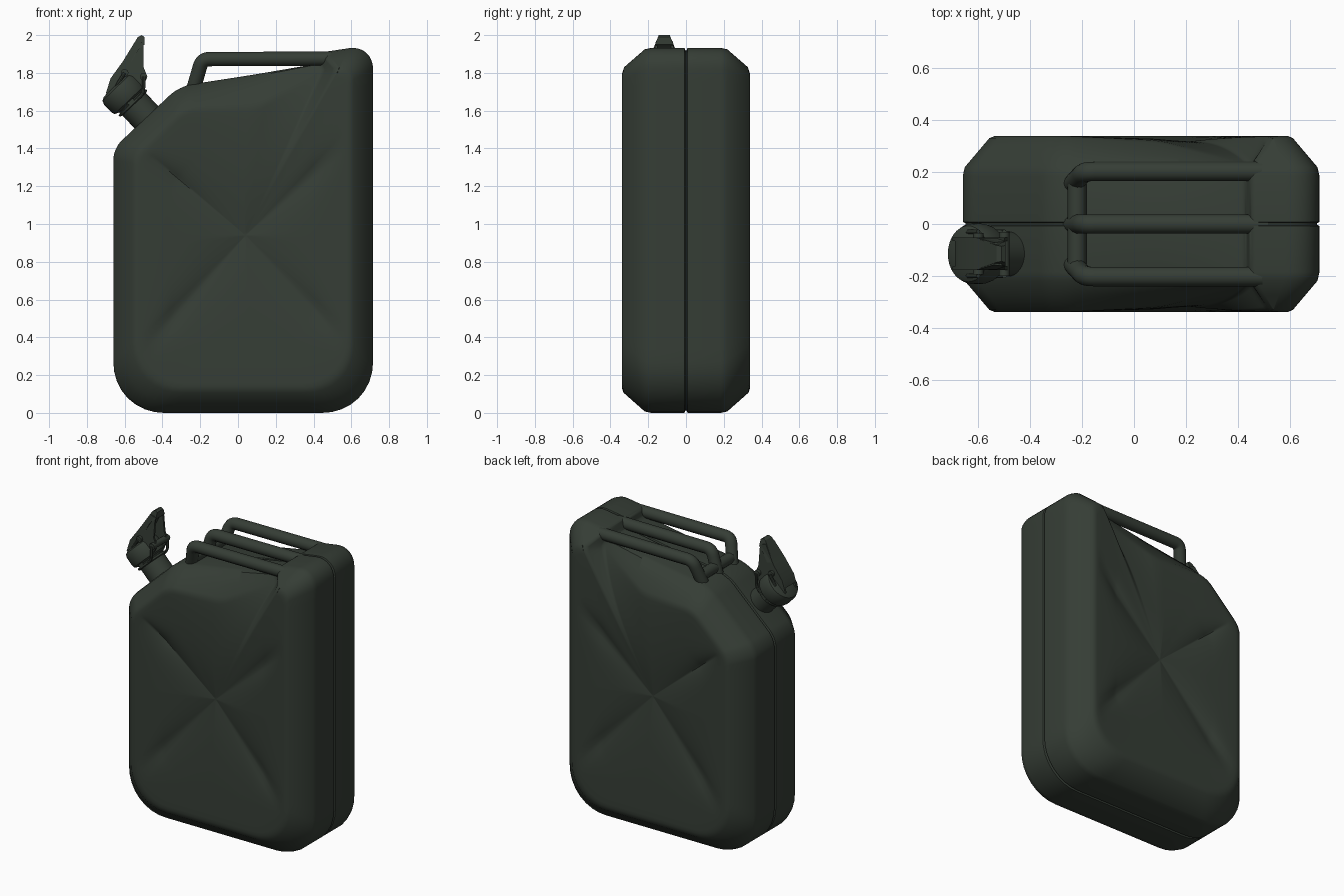
import bpy, bmesh, math
from mathutils import Vector

if "Cube" in bpy.data.objects:
    bpy.data.objects.remove(bpy.data.objects["Cube"], do_unlink=True)

green = bpy.data.materials.new("dark olive green")
green.use_nodes = True
green.diffuse_color = (0.036, 0.047, 0.036, 1)
green.node_tree.nodes["Principled BSDF"].inputs["Base Color"].default_value = green.diffuse_color


def finish(name, bm, angle=35):
    bmesh.ops.recalc_face_normals(bm, faces=bm.faces)
    mesh = bpy.data.meshes.new(name)
    bm.to_mesh(mesh)
    bm.free()
    mesh.materials.append(green)
    obj = bpy.data.objects.new(name, mesh)
    bpy.context.collection.objects.link(obj)
    bpy.ops.object.select_all(action='DESELECT')
    obj.select_set(True)
    bpy.context.view_layer.objects.active = obj
    bpy.ops.object.shade_smooth_by_angle(angle=math.radians(angle))
    return obj


def loft(bm, rings):
    rows = [[bm.verts.new(p) for p in ring] for ring in rings]
    n = len(rows[0])
    for a, b in zip(rows, rows[1:]):
        for i in range(n):
            j = (i + 1) % n
            bm.faces.new((a[i], a[j], b[j], b[i]))
    bm.faces.new(rows[0])
    bm.faces.new(rows[-1])


def rounded(corners, arc=8, side=24):
    """Closed outline with rounded corners; each corner is x, y, z, trim."""
    pts = [Vector(c[:3]) for c in corners]
    arcs = []
    for i, c in enumerate(corners):
        p = pts[i]
        a = p + (pts[i - 1] - p).normalized() * c[3]
        b = p + (pts[(i + 1) % len(pts)] - p).normalized() * c[3]
        row = []
        for k in range(arc + 1):
            t = k / arc
            wa, wp, wb = (1 - t) ** 2, 1.5 * t * (1 - t), t * t
            row.append((a * wa + p * wp + b * wb) / (wa + wp + wb))
        arcs.append(row)
    out = []
    for i, row in enumerate(arcs):
        nxt = arcs[(i + 1) % len(arcs)][0]
        out += row + [row[-1].lerp(nxt, k / side) for k in range(1, side)]
    return out


def tube(name, path, radius, trim=0.04, sides=14):
    """Round bar along a path with softened bends."""
    path = [Vector(p) for p in path]
    pts = [path[0]]
    for a, p, b in zip(path, path[1:], path[2:]):
        s, e = p + (a - p).normalized() * trim, p + (b - p).normalized() * trim
        pts += [s.lerp(p, k / 6).lerp(p.lerp(e, k / 6), k / 6) for k in range(7)]
    pts.append(path[-1])
    rings = []
    for i, p in enumerate(pts):
        d = (pts[min(i + 1, len(pts) - 1)] - pts[max(i - 1, 0)]).normalized()
        u = d.cross(Vector((0, 1, 0.01))).normalized()
        if abs(d.y) > 0.95:
            u = d.cross(Vector((0, 0, 1))).normalized()
        v = d.cross(u)
        rings.append([p + (u * math.cos(w) + v * math.sin(w)) * radius
                      for w in (2 * math.pi * k / sides for k in range(sides))])
    bm = bmesh.new()
    loft(bm, rings)
    return finish(name, bm)


# Body: outer outline, inner panel outline, and a shallow dished panel with a pressed cross
Y0, Y1 = 0.21, 0.34
outer = rounded([(-.66, Y0, 0, .27), (.715, Y0, 0, .27), (.715, Y0, 1.95, .13), (.45, Y0, 1.91, .02),
                 (.43, Y0, 1.85, .02), (.08, Y0, 1.79, .05), (-.31, Y0, 1.73, .07), (-.66, Y0, 1.4, .06)])
inner = rounded([(-.55, Y1, .115, .25), (.605, Y1, .115, .25), (.605, Y1, 1.83, .07), (.52, .335, 1.82, .02),
                 (.45, .225, 1.81, .02), (.1, .32, 1.63, .05), (-.29, Y1, 1.62, .06), (-.55, Y1, 1.37, .05)])
center = Vector((.04, Y1, .94))
arms = [math.atan2(z - center.z, x - center.x)
        for x, z in ((-.47, .37), (.55, .4), (-.47, 1.37), (.5, 1.36))]


def panel_point(p, t):
    x, z = center.x + t * (p.x - center.x), center.z + t * (p.z - center.z)
    angle = math.atan2(p.z - center.z, p.x - center.x)
    gap = min(abs(math.remainder(angle - a, 2 * math.pi)) for a in arms)
    away = math.hypot(x - center.x, z - center.z) * math.sin(min(gap, 1.5))
    u = max(0, (.93 - t) / .93)
    groove = .038 * min(1, u / .3) * (1 - .6 * u) * math.exp(-away / (.03 + .07 * u))
    y = Y1 - (Y1 - p.y) * t ** 3.5 - .032 * u ** 1.3 - groove
    return Vector((x, y, z))


def at_y(ring, y, scale=1.0):
    return [Vector((center.x + (p.x - center.x) * scale, y, center.z + (p.z - center.z) * scale))
            for p in ring]


half = [at_y(outer, .003, .986), at_y(outer, .008), at_y(outer, .185)]
half += [[a.lerp(b, s) for a, b in zip(outer, inner)] for s in (.07, .5, .93)]
half += [[panel_point(p, t) for p in inner]
         for t in [.975, .95] + [.93 * k / 36 for k in range(36, 0, -1)] + [.012]]
mirrored = [[Vector((p.x, -p.y, p.z)) for p in ring] for ring in reversed(half)]
bm = bmesh.new()
loft(bm, mirrored + half)
finish("can_body", bm, 40)

# Three carrying bars with a low cross piece
for name, y, foot in (("front_handle", -.203, -.15), ("middle_handle", 0, 0), ("back_handle", .203, .15)):
    tube(name, [(.52, y, 1.875), (-.19, y, 1.873), (-.24, foot, 1.70)], .038, .04)
tube("handle_cross_piece", [(-.22, -.16, 1.765), (-.22, .16, 1.765)], .036)

# Spout: turned neck and cap, square to the sloping shoulder
spout_y = -.115
base = Vector((-.47, spout_y, 1.55))
axis = Vector((-.69, 0, .72)).normalized()
across = Vector((0, 1, 0))
up = axis.cross(across)


def turned(name, profile, sides=32):
    bm = bmesh.new()
    loft(bm, [[base + axis * h + (across * math.cos(w) + up * math.sin(w)) * r
               for w in (2 * math.pi * k / sides for k in range(sides))] for r, h in profile])
    return finish(name, bm)


turned("spout_neck", [(.1, -.04), (.1, .01), (.086, .02), (.086, .17)])
turned("spout_cap", [(.09, .14), (.111, .15), (.116, .17), (.116, .225), (.108, .245), (.09, .255), (.03, .26)])
turned("cap_wire_ring", [(.084, .115), (.1, .12), (.1, .13), (.084, .135)])


# Locking lever: two cheeks joined by a tapering back plate
def half_width(z):
    return .063 if z < 1.92 else .063 - (z - 1.92) * .4


def plate(name, outline, left, right):
    bm = bmesh.new()
    loft(bm, [[(x, spout_y + f(z), z) for x, z in outline] for f in (left, right)])
    return finish(name, bm, 25)


cheek = [(-.7, 1.69), (-.675, 1.77), (-.61, 1.86), (-.54, 1.97), (-.5, 1.96), (-.5, 1.83),
         (-.48, 1.78), (-.53, 1.66), (-.58, 1.62), (-.62, 1.68)]
for name, s in (("front_lever_cheek", -1), ("back_lever_cheek", 1)):
    plate(name, cheek, lambda z: s * half_width(z), lambda z: s * (half_width(z) - .014))
plate("lever_back_plate", [(-.69, 1.72), (-.675, 1.77), (-.61, 1.86), (-.53, 1.99), (-.51, 2.0), (-.495, 1.99),
                           (-.495, 1.95), (-.53, 1.92), (-.58, 1.83), (-.63, 1.76)],
      lambda z: -half_width(z) + .002, lambda z: half_width(z) - .002)

# Hinge pins through the lever and a catch wire on the neck
for name, x, z, reach in (("upper_pin", -.6, 1.8, .08), ("lower_pin", -.57, 1.65, .1), ("catch_pin", -.5, 1.78, .085)):
    tube(name, [(x, spout_y - reach, z), (x, spout_y + reach, z)], .02)
for name, s in (("front_catch_wire", -1), ("back_catch_wire", 1)):
    y = spout_y + s * .085
    tube(name, [(-.6, y, 1.8), (-.65, y, 1.72), (-.57, y, 1.63), (-.5, y, 1.69), (-.5, y, 1.78)], .009, .03, 8)
